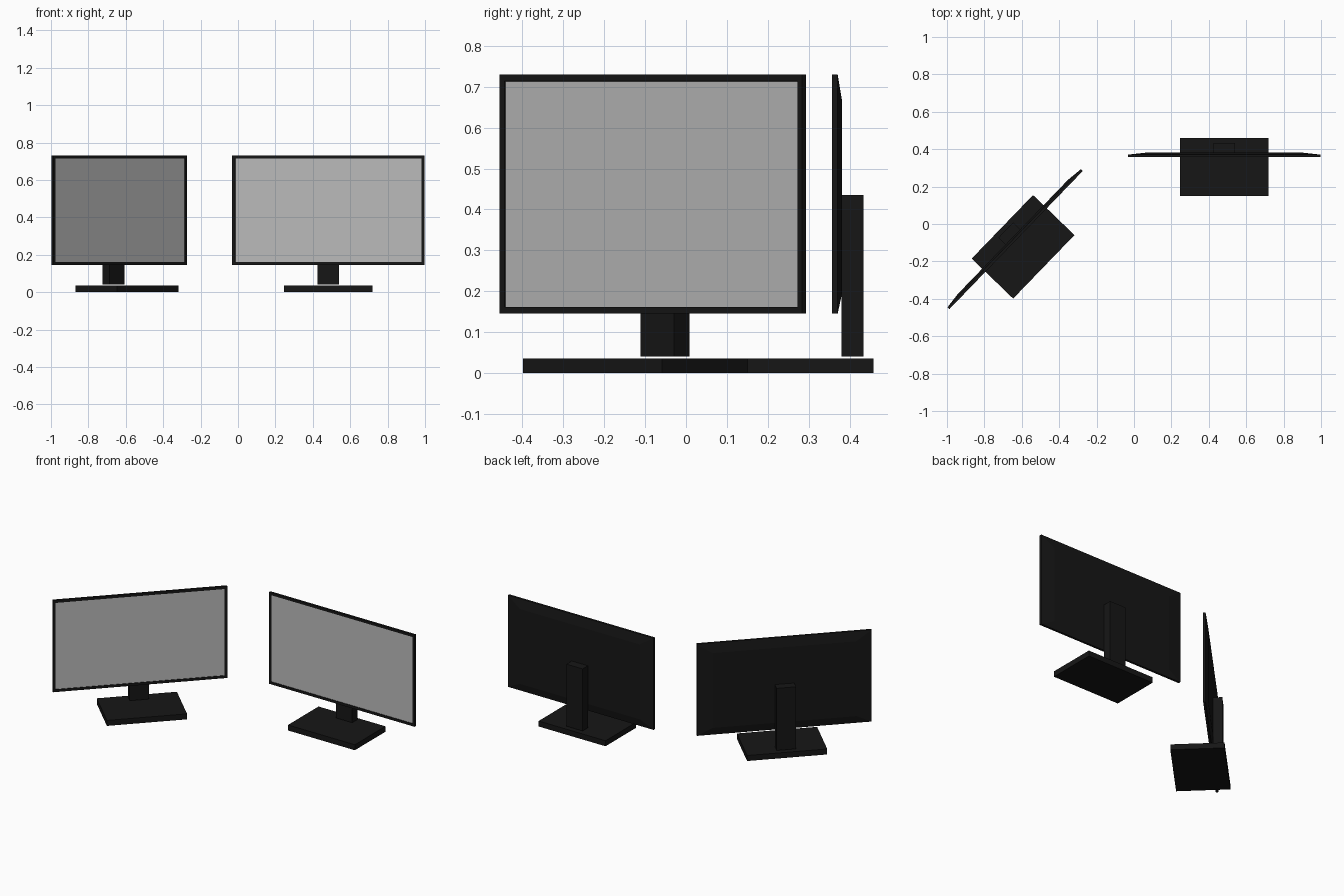
import bpy, bmesh
from math import radians
from mathutils import Matrix, Vector

if "Cube" in bpy.data.objects:
    bpy.data.objects.remove(bpy.data.objects["Cube"])


def material(name, c):
    m = bpy.data.materials.new(name)
    m.diffuse_color = (c, c, c, 1)
    m.use_nodes = True
    m.node_tree.nodes["Principled BSDF"].inputs["Base Color"].default_value = m.diffuse_color
    return m


black = material("black_plastic", 0.008)
grey = material("screen_grey", 0.5)


def make(name, bm, place, mats):
    bmesh.ops.recalc_face_normals(bm, faces=bm.faces)
    me = bpy.data.meshes.new(name)
    bm.to_mesh(me)
    bm.free()
    ob = bpy.data.objects.new(name, me)
    for m in mats:
        me.materials.append(m)
    ob.matrix_world = place
    bpy.context.collection.objects.link(ob)


def box(name, lo, hi, place):
    lo, hi = Vector(lo), Vector(hi)
    bm = bmesh.new()
    bmesh.ops.create_cube(bm, size=1, matrix=Matrix.Translation((lo + hi) / 2)
                          @ Matrix.Diagonal((*(hi - lo), 1)))
    make(name, bm, place, [black])


def panel(name, place):
    # Rectangles from front to back: half width, bottom, top, depth
    bm = bmesh.new()
    rings = [[bm.verts.new((x, y, z)) for x, z in ((-w, b), (w, b), (w, t), (-w, t))]
             for w, b, t, y in ((0.514, 0.145, 0.73, 0.052),
                                (0.514, 0.145, 0.73, 0.066),
                                (0.424, 0.192, 0.67, 0.076))]
    for a, b in zip(rings, rings[1:]):
        for i in range(4):
            j = (i + 1) % 4
            bm.faces.new((a[i], a[j], b[j], b[i]))
    front = bm.faces.new(rings[0])
    bm.faces.new(rings[2][::-1])
    # Recessed screen inside the bezel
    bmesh.ops.recalc_face_normals(bm, faces=bm.faces)
    bmesh.ops.inset_region(bm, faces=[front], thickness=0.023)
    bmesh.ops.inset_region(bm, faces=[front], thickness=0.0005, depth=-0.003)
    front.material_index = 1
    make(name, bm, place, [black, grey])


def monitor(side, x, y, angle):
    place = Matrix.Translation((x, y, 0)) @ Matrix.Rotation(radians(angle), 4, 'Z')
    box(side + "_base", (-0.236, -0.154, 0), (0.236, 0.154, 0.035), place)
    box(side + "_neck", (-0.057, 0.075, 0.04), (0.057, 0.129, 0.436), place)
    panel(side + "_screen", place)


monitor("right", 0.483, 0.305, 0)
monitor("left", -0.593, -0.122, 46)
